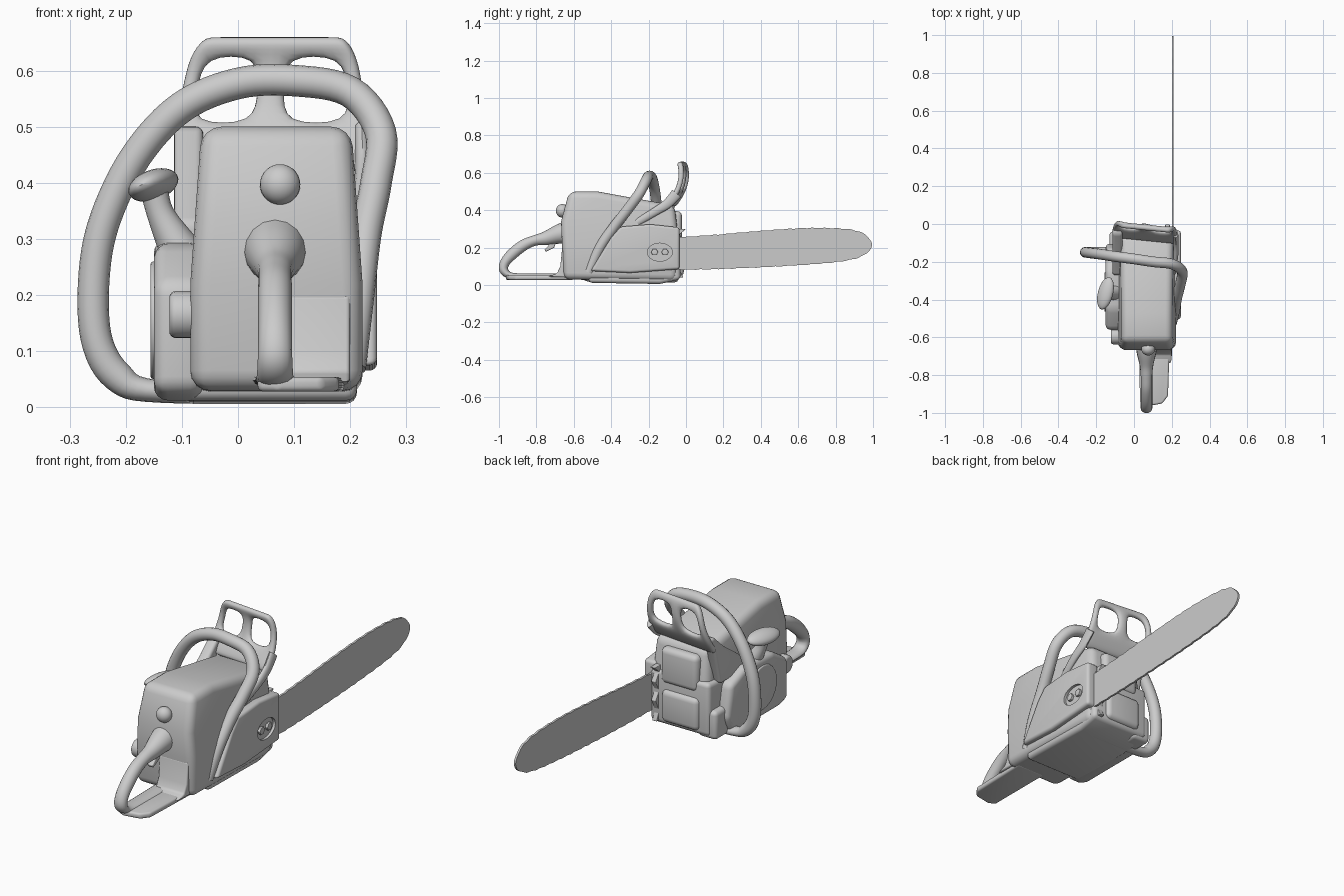
import bpy, bmesh, math
from mathutils import Vector, Matrix

if "Cube" in bpy.data.objects:
    bpy.data.objects.remove(bpy.data.objects["Cube"])


def finish(bm, name, bevel=0, subsurf=0, solid=0, cutter=None, angle=40):
    bmesh.ops.recalc_face_normals(bm, faces=bm.faces)
    me = bpy.data.meshes.new(name)
    bm.to_mesh(me)
    bm.free()
    ob = bpy.data.objects.new(name, me)
    bpy.context.collection.objects.link(ob)
    if solid:
        m = ob.modifiers.new("solid", 'SOLIDIFY')
        m.thickness, m.offset = solid, 0
    if bevel:
        m = ob.modifiers.new("bevel", 'BEVEL')
        m.width, m.segments = bevel, 4
        m.limit_method, m.angle_limit = 'ANGLE', math.radians(22)
    if cutter:
        m = ob.modifiers.new("cut", 'BOOLEAN')
        m.object, m.solver = cutter, 'EXACT'
    if subsurf:
        ob.modifiers.new("sub", 'SUBSURF').levels = subsurf
    bpy.ops.object.select_all(action='DESELECT')
    ob.select_set(True)
    bpy.context.view_layer.objects.active = ob
    bpy.ops.object.convert(target='MESH')
    bpy.ops.object.shade_smooth_by_angle(angle=math.radians(angle))
    return ob


def spline(pts, n=6, closed=False):
    """Catmull-Rom through points of any dimension."""
    P = [Vector(p) for p in pts]
    k, out = len(P), []
    for i in range(k if closed else k - 1):
        if closed:
            a, b, c, d = (P[(i + j) % k] for j in (-1, 0, 1, 2))
        else:
            a, b, c, d = (P[min(max(i + j, 0), k - 1)] for j in (-1, 0, 1, 2))
        for s in range(n):
            t = s / n
            out.append(0.5 * (2 * b + (c - a) * t + (2 * a - 5 * b + 4 * c - d) * t * t
                              + (3 * b - a - 3 * c + d) * t ** 3))
    return out if closed else out + [P[-1]]


def prism(name, outline, lo, hi, bevel=0.02, axis='X', taper=None, cutter=None):
    """Extrude an outline (y,z along X, or x,y along Z), optionally narrowing upward."""
    bm = bmesh.new()
    put = (lambda t, p: (t, p[0], p[1])) if axis == 'X' else (lambda t, p: (p[0], p[1], t))
    f = bm.faces.new([bm.verts.new(put(lo, p)) for p in outline])
    new = bmesh.ops.extrude_face_region(bm, geom=[f])['geom']
    step = put(hi - lo, (0, 0))
    bmesh.ops.translate(bm, vec=step, verts=[v for v in new if isinstance(v, bmesh.types.BMVert)])
    if taper:
        z0, z1, k = taper
        bmesh.ops.bisect_plane(bm, geom=bm.verts[:] + bm.edges[:] + bm.faces[:],
                               plane_co=(0, 0, z0), plane_no=(0, 0, 1))
        for v in bm.verts:
            s = 1 + (k - 1) * max(0, (v.co.z - z0) / (z1 - z0))
            v.co.x = (lo + hi) / 2 + (v.co.x - (lo + hi) / 2) * s
    return finish(bm, name, bevel, cutter=cutter)


def box(name, x, y, z, bevel=0.02):
    return prism(name, [(y[0], z[0]), (y[1], z[0]), (y[1], z[1]), (y[0], z[1])], *x, bevel)


def tube(name, pts, ref, sides=16):
    """Sweep an ellipse along x,y,z,a,b points; radius a lies along ref."""
    P = spline(pts)
    bm, rings = bmesh.new(), []
    for i, p in enumerate(P):
        c = p.to_3d() if len(p) == 3 else Vector(p[:3])
        t = (Vector(P[min(i + 1, len(P) - 1)][:3]) - Vector(P[max(i - 1, 0)][:3])).normalized()
        u = (Vector(ref) - t * t.dot(Vector(ref))).normalized()
        w = t.cross(u)
        rings.append([bm.verts.new(c + u * p[3] * math.cos(q) + w * p[4] * math.sin(q))
                      for q in (2 * math.pi * k / sides for k in range(sides))])
    for r, s in zip(rings, rings[1:]):
        for k in range(sides):
            bm.faces.new((r[k], r[(k + 1) % sides], s[(k + 1) % sides], s[k]))
    bm.faces.new(rings[0])
    bm.faces.new(rings[-1])
    return finish(bm, name)


def cylinder(name, c, r, depth, sides=24, axis='X', sy=1, bevel=0.006):
    bm = bmesh.new()
    rot = Matrix.Rotation(math.pi / 2, 4, 'Y' if axis == 'X' else 'X')
    bmesh.ops.create_cone(bm, cap_ends=True, segments=sides, radius1=r, radius2=r, depth=depth,
                          matrix=Matrix.Translation(c) @ Matrix.Diagonal((1, sy, 1, 1)) @ rot)
    return finish(bm, name, bevel)


def ball(name, c, radii, rot=(0, 0, 0)):
    from mathutils import Euler
    bm = bmesh.new()
    bmesh.ops.create_uvsphere(bm, u_segments=24, v_segments=14, radius=1,
                              matrix=Matrix.LocRotScale(Vector(c), Euler(rot), Vector(radii)))
    return finish(bm, name)


# Engine cover, tapering toward the top
prism("engine_cover", [(-.655, .03), (-.668, .34), (-.625, .5), (-.47, .5), (-.06, .425),
                       (-.035, .2), (-.05, .02)], -.085, .222, .036, taper=(.22, .5, .87))
# Crankcase, starter side and front tanks
prism("crankcase", [(-.52, .012), (-.14, .006), (-.03, .03), (-.03, .28), (-.52, .25)], -.1, .212, .02)
prism("starter_housing", [(-.56, .03), (-.5, .012), (-.14, .012), (-.1, .1), (-.13, .25),
                          (-.25, .3), (-.45, .29), (-.56, .22)], -.15, -.06, .025)
cylinder("starter_disc", (-.15, -.36, .155), .105, .012)
box("oil_tank", (-.13, -.03), (-.24, -.04), (.015, .15))
cylinder("oil_cap", (-.135, -.16, .09), .035, .03)
cylinder("fuel_cap", (-.095, -.595, .165), .042, .055, bevel=.012)
# Front end: muffler, cylinder cover and spiked bumper
box("muffler", (-.05, .145), (-.12, -.012), (.045, .2), .025)
box("cylinder_front_cover", (-.04, .155), (-.12, -.022), (.225, .395), .025)
prism("bumper_spikes", [(-.07, .04), (-.015, .04), (-.035, .085), (-.008, .14), (-.035, .18),
                        (-.008, .23), (-.035, .27), (0, .3), (-.07, .3)], .165, .19, .003)

# Clutch cover with an oval recess holding two nuts
cut = cylinder("recess_cutter", (.25, -.14, .176), .048, .03, sy=1.4, bevel=0)
cut.hide_render = True
prism("clutch_cover", [(-.51, .075), (-.4, .255), (-.35, .312), (-.19, .325), (-.035, .308),
                       (-.035, .085), (-.3, .065)], .185, .248, .014, cutter=cut)
bpy.data.objects.remove(cut)
for i, y in enumerate((-.168, -.112)):
    cylinder(f"bar_nut_{i}", (.238, y, .176), .019, .018, sides=6, bevel=.002)

# Guide bar with a slightly rippled chain edge
edge = spline([(-.06, .255), (.15, .268), (.4, .29), (.65, .305), (.85, .3), (.95, .275), (.995, .215),
               (.95, .16), (.85, .13), (.65, .11), (.4, .095), (.15, .085), (-.06, .082)], 10)
prism("guide_bar", [(p[0], p[1] + .002 * math.sin(p[0] * 95)) for p in edge], .2, .21, 0)

# Wrap-around front handle
path = [(.12, -.15, .026), (-.14, -.15, .028), (-.215, -.15, .055), (-.253, -.15, .125), (-.256, -.15, .24),
        (-.235, -.153, .34), (-.18, -.16, .45), (-.1, -.172, .535), (0, -.185, .577), (.1, -.2, .582),
        (.2, -.212, .562), (.254, -.25, .49), (.246, -.315, .4), (.228, -.385, .31),
        (.215, -.46, .2), (.2, -.52, .07)]
tube("front_handle", [(*p, .028, .028 if i > 1 else .02) for i, p in enumerate(path)], (0, 1, 0))

# Hand guard: bent plate with two windows
rows = [(.66, -.025, -.06, .19), (.626, -.012, -.088, .214), (.565, -.01, -.1, .224),
        (.505, -.03, -.112, .228), (.465, -.055, -.116, .23), (.42, -.085, -.116, .23)]
cols = (0, .09, .41, .57, .91, 1)
bm = bmesh.new()
grid = [[bm.verts.new((l + (r - l) * c, y - .1 * (l + (r - l) * c - .06), z)) for c in cols]
        for z, y, l, r in rows]
for i in range(len(rows) - 1):
    for j in range(len(cols) - 1):
        if not (i in (1, 2) and j in (1, 3)):
            bm.faces.new((grid[i][j], grid[i][j + 1], grid[i + 1][j + 1], grid[i + 1][j]))
finish(bm, "hand_guard", solid=.03, subsurf=2, angle=60)
# Guard arms reaching back along both sides
tube("guard_arm_right", [(.22, -.05, .49, .014, .03), (.222, -.1, .435, .014, .026),
                         (.22, -.17, .39, .014, .022), (.205, -.26, .335, .014, .02)], (1, 0, 0))
prism("guard_arm_left", [(-.02, .5), (-.055, .5), (-.13, .43), (-.27, .33), (-.27, .26),
                         (-.1, .26), (-.06, .42)], -.114, -.062, .014)

# Rear handle loop, base plate and trigger
loop = [(-.62, .285, .06, .065), (-.68, .272, .052, .052), (-.75, .25, .036, .037), (-.81, .238, .03, .028),
        (-.87, .212, .03, .03), (-.93, .165, .03, .03), (-.968, .12, .03, .026), (-.974, .08, .031, .024),
        (-.94, .052, .033, .017), (-.85, .048, .036, .014), (-.6, .048, .04, .015)]
tube("rear_handle", [(.066, y, z, a, b) for y, z, a, b in loop], (1, 0, 0))
prism("base_plate", [(.035, -.6), (.035, -.95), (.07, -.965), (.15, -.95), (.18, -.91),
                     (.19, -.6)], .028, .054, .01, axis='Z')
prism("tank_fillet", [(-.6, .04), (-.74, .045), (-.69, .062), (-.672, .1), (-.662, .2), (-.6, .21)],
      .05, .2, .008)
prism("throttle_trigger", [(-.69, .24), (-.705, .2), (-.75, .178), (-.757, .19), (-.735, .21),
                           (-.74, .24)], .052, .08, .004)
# Throttle lockout bump and rear cover knob
ball("rear_cover_knob", (.075, -.662, .397), (.036, .034, .036))

# Pull-start grip
tube("pull_stem", [(-.085, -.36, .25, .05, .045), (-.115, -.365, .3, .036, .033),
                   (-.14, -.37, .35, .024, .024), (-.152, -.37, .4, .026, .026)], (0, 1, 0))
ball("pull_grip", (-.151, -.367, .396), (.043, .088, .026), (0, -.45, -.25))
